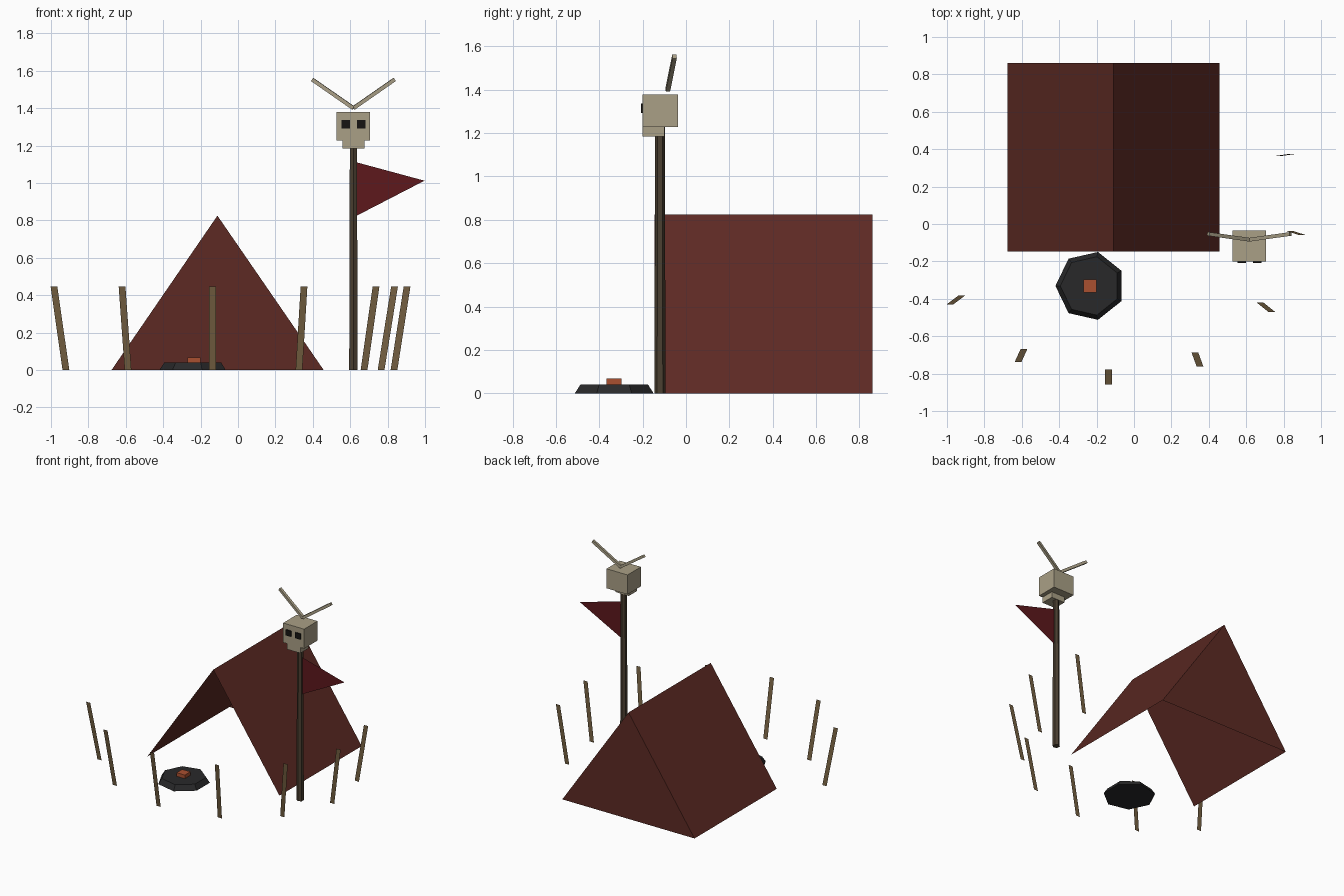
import bpy
from math import pi
from mathutils import Vector

if "Cube" in bpy.data.objects:
    bpy.data.objects.remove(bpy.data.objects["Cube"])


def material(name, r, g, b):
    m = bpy.data.materials.new(name)
    m.diffuse_color = (r, g, b, 1)
    m.use_nodes = True
    m.node_tree.nodes["Principled BSDF"].inputs["Base Color"].default_value = m.diffuse_color
    return m


HIDE = material("hide", 0.11, 0.023, 0.017)
CLOTH = material("cloth", 0.11, 0.009, 0.012)
WOOD = material("wood", 0.18, 0.12, 0.055)
DARK_WOOD = material("dark_wood", 0.07, 0.05, 0.03)
BONE = material("bone", 0.40, 0.35, 0.24)
BLACK = material("black", 0.008, 0.007, 0.006)
ASH = material("ash", 0.022, 0.022, 0.023)
EMBER = material("ember", 0.40, 0.08, 0.03)


def sheet(name, verts, faces, mat):
    me = bpy.data.meshes.new(name)
    me.from_pydata(verts, [], faces)
    me.materials.append(mat)
    ob = bpy.data.objects.new(name, me)
    bpy.context.collection.objects.link(ob)
    return ob


def finish(name, mat):
    ob = bpy.context.object
    ob.name = name
    ob.data.materials.append(mat)
    return ob


def box(name, lo, hi, mat):
    lo, hi = Vector(lo), Vector(hi)
    bpy.ops.mesh.primitive_cube_add(size=1, location=(lo + hi) / 2)
    ob = finish(name, mat)
    ob.scale = hi - lo
    return ob


def frustum(name, sides, r1, r2, x, y, z1, z2, mat, turn=0):
    bpy.ops.mesh.primitive_cone_add(vertices=sides, radius1=r1, radius2=r2, depth=z2 - z1,
                                    location=(x, y, (z1 + z2) / 2), rotation=(0, 0, turn))
    return finish(name, mat)


def bar(name, a, b, width, mat):
    a, b = Vector(a), Vector(b)
    bpy.ops.mesh.primitive_cube_add(size=1, location=(a + b) / 2)
    ob = finish(name, mat)
    ob.scale = (width, width, (b - a).length)
    ob.rotation_euler = (b - a).to_track_quat('Z', 'Y').to_euler()
    return ob


# Tent: two slopes and a back wall, open at the front and floor
profile = [(-0.676, 0), (-0.11, 0.825), (0.458, 0)]
tent = [(x, y, z) for y in (-0.146, 0.861) for x, z in profile]
sheet("tent", tent, [(0, 1, 4, 3), (1, 2, 5, 4), (3, 4, 5)], HIDE)

# Fire pit with glowing ember
frustum("fire_pit", 7, 0.186, 0.16, -0.234, -0.331, 0, 0.04, ASH, pi / 2)
box("ember", (-0.27, -0.366, 0.035), (-0.2, -0.298, 0.068), EMBER)

# Flat fence stakes leaning outward: base x, base y, top x, top y
stakes = [(-0.92, -0.382, -0.984, -0.43), (-0.588, -0.668, -0.62, -0.738),
          (-0.136, -0.778, -0.136, -0.858), (0.326, -0.688, 0.353, -0.762),
          (0.674, -0.42, 0.738, -0.471), (0.765, 0.363, 0.837, 0.373),
          (0.834, -0.038, 0.904, -0.06)]
for bx, by, tx, ty in stakes:
    w = 0.018
    sheet("fence_stake", [(bx - w, by, 0), (bx + w, by, 0), (tx + w, ty, 0.447), (tx - w, ty, 0.447)],
          [(0, 1, 2, 3)], WOOD)

# Banner pole and pennant
PX, PY = 0.617, -0.12
frustum("banner_pole", 6, 0.026, 0.022, PX, PY, 0, 1.24, DARK_WOOD)
sheet("pennant", [(PX + 0.018, PY, 0.825), (0.997, PY, 1.012), (PX + 0.018, PY, 1.11)], [(0, 1, 2)], CLOTH)

# Skull with jaw, eye sockets and horns
box("skull", (PX - 0.09, -0.2, 1.227), (PX + 0.09, -0.036, 1.378), BONE)
box("jaw", (PX - 0.058, -0.2, 1.183), (PX + 0.058, -0.098, 1.227), BONE)
for s in (-1, 1):
    ex = PX + s * 0.041
    box("eye_socket", (ex - 0.023, -0.208, 1.292), (ex + 0.023, -0.19, 1.336), BLACK)
    bar("horn", (PX, -0.084, 1.4), (PX + s * 0.22, -0.053, 1.553), 0.02, BONE)
